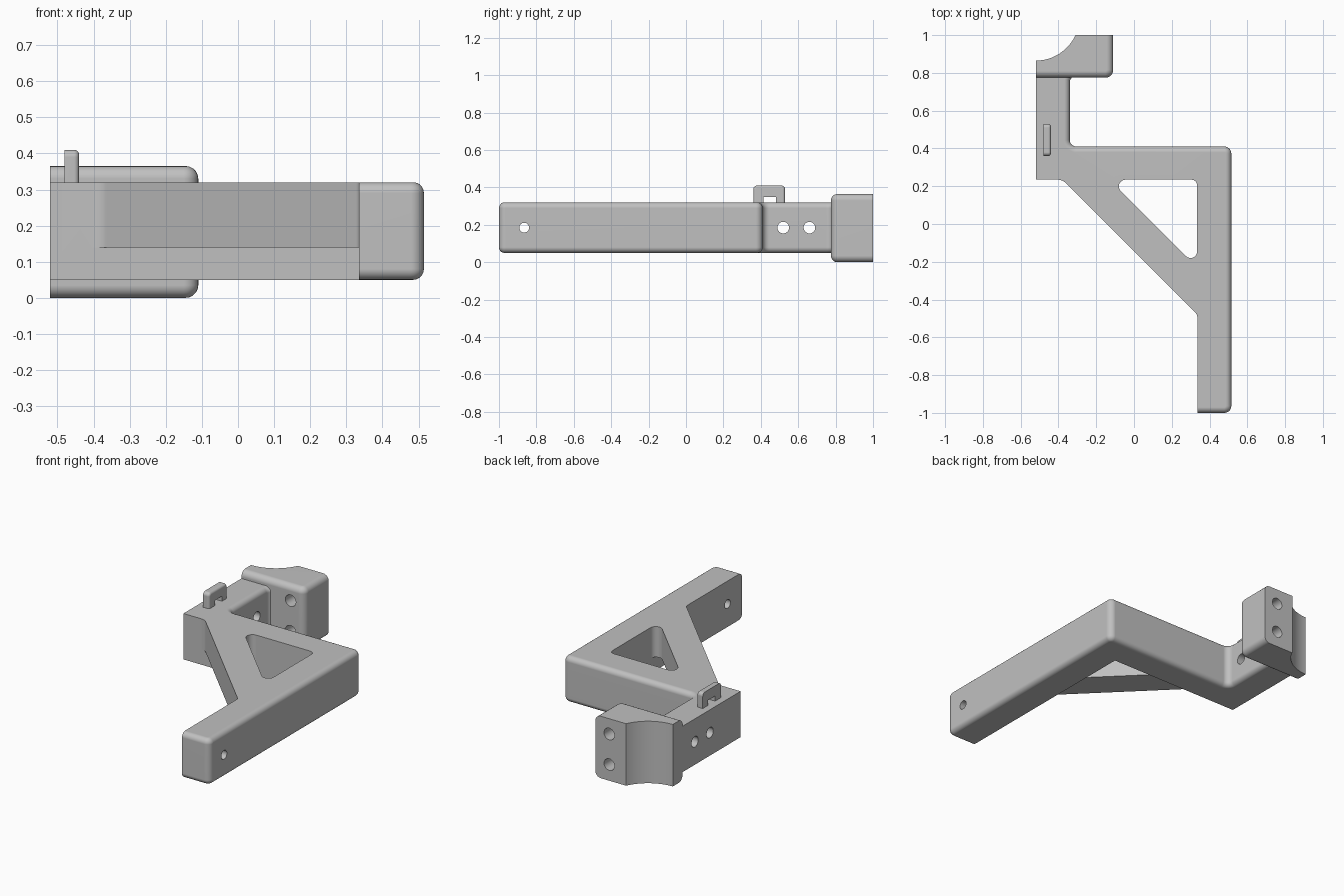
import bpy, bmesh, math
from mathutils import Vector, Matrix

cube = bpy.data.objects.get("Cube")
if cube:
    bpy.data.objects.remove(cube, do_unlink=True)

grey = bpy.data.materials.new("plain_grey")
grey.use_nodes = True
grey.diffuse_color = (0.53, 0.53, 0.53, 1)
for node in grey.node_tree.nodes:
    if node.type == 'BSDF_PRINCIPLED':
        node.inputs["Base Color"].default_value = grey.diffuse_color
        node.inputs["Roughness"].default_value = 0.6


def fillet(points, steps=6):
    """Round the corners given as (x, y, radius)."""
    out = []
    for i, p in enumerate(points):
        c = Vector(p[:2])
        if len(p) < 3:
            out.append(c)
            continue
        a = (Vector(points[i - 1][:2]) - c).normalized()
        b = (Vector(points[(i + 1) % len(points)][:2]) - c).normalized()
        half = a.angle(b) / 2
        centre = c + (a + b).normalized() * p[2] / math.sin(half)
        start = c + a * p[2] / math.tan(half) - centre
        end = c + b * p[2] / math.tan(half) - centre
        sweep = start.angle_signed(end)
        for k in range(steps + 1):
            turn = Matrix.Rotation(-sweep * k / steps, 2)
            out.append(centre + turn @ start)
    return out


def prism(name, points, low, high, rim=0, rule=None, both=True):
    """Extrude an outline and round the rim edges chosen by the rule."""
    bm = bmesh.new()
    base = bm.faces.new([bm.verts.new((p.x, p.y, low)) for p in fillet(points)])
    top = bmesh.ops.extrude_face_region(bm, geom=[base], use_keep_orig=True)
    moved = [g for g in top["geom"] if isinstance(g, bmesh.types.BMVert)]
    bmesh.ops.translate(bm, verts=moved, vec=(0, 0, high - low))
    bmesh.ops.recalc_face_normals(bm, faces=bm.faces[:])
    if rim:
        chosen = []
        for e in bm.edges:
            a, b = (v.co for v in e.verts)
            mid = (a + b) / 2
            level = abs(a.z - b.z) < 1e-5 and (both or mid.z > (low + high) / 2)
            if level and rule(mid.x, mid.y):
                chosen.append(e)
        bmesh.ops.bevel(bm, geom=chosen, offset=rim, segments=5, profile=0.5,
                        affect='EDGES', clamp_overlap=False)
    return finish(name, bm)


def finish(name, bm):
    mesh = bpy.data.meshes.new(name)
    bm.to_mesh(mesh)
    bm.free()
    mesh.materials.append(grey)
    obj = bpy.data.objects.new(name, mesh)
    bpy.context.collection.objects.link(obj)
    return obj


def drill(axis, centre, radius, length=0.6):
    """Cylinder cutter along an axis."""
    bm = bmesh.new()
    turn = Vector((0, 0, 1)).rotation_difference(Vector(axis)).to_matrix().to_4x4()
    bmesh.ops.create_cone(bm, cap_ends=True, segments=32, radius1=radius,
                          radius2=radius, depth=length,
                          matrix=Matrix.Translation(centre) @ turn)
    return finish("drill_cutter", bm)


def cut(obj, cutters):
    """Subtract the cutters and keep the plain result."""
    for c in cutters:
        c.hide_render = True
        mod = obj.modifiers.new("cut", 'BOOLEAN')
        mod.operation, mod.solver, mod.object = 'DIFFERENCE', 'EXACT', c
    deps = bpy.context.evaluated_depsgraph_get()
    mesh = bpy.data.meshes.new_from_object(obj.evaluated_get(deps))
    obj.modifiers.clear()
    obj.data = mesh
    mesh.name = obj.name
    for c in cutters:
        bpy.data.objects.remove(c, do_unlink=True)


# Bracket arm with its diagonal web
INNER_X, INNER_Y, MID = 0.335, 0.235, 0.185
arm = prism("bracket_arm", [
    (-0.52, INNER_Y), (-0.38, INNER_Y, 0.06), (INNER_X, -0.48, 0.03),
    (INNER_X, -1), (0.515, -1, 0.036), (0.515, 0.41, 0.036),
    (-0.34, 0.41, 0.035), (-0.34, 0.785, 0.035), (-0.25, 0.785),
    (-0.25, 0.85), (-0.52, 0.85)], 0.05, 0.32, 0.03,
    lambda x, y: y < -0.99 or x > 0.46 or (0.36 < y < 0.8 and x > -0.4))

# The web is only the upper part of the height, with a triangular window
under_web = prism("under_web_cutter", [
    (INNER_X, INNER_Y), (-0.45, INNER_Y), (-0.45, -0.6), (INNER_X, -0.6)],
    -0.1, 0.14)
window = prism("window_cutter", [
    (-0.13, 0.2345, 0.035), (0.3345, 0.2345, 0.03), (0.3345, -0.23, 0.035)],
    0.1, 0.5)
cut(arm, [under_web, window,
          drill((1, 0, 0), (0.42, -0.865, MID), 0.026),
          drill((1, 0, 0), (-0.43, 0.52, MID), 0.031),
          drill((1, 0, 0), (-0.43, 0.66, MID), 0.031)])

# Clamp block with a quarter-round saddle
CY, R = 1.096, 0.231
sweep = math.asin(0.21 / R)
saddle = [(-0.52 + R * math.sin(sweep * k / 16), CY - R * math.cos(sweep * k / 16))
          for k in range(16)]
clamp = prism("clamp_block", saddle + [
    (-0.31, 1), (-0.11, 1), (-0.11, 0.775, 0.04), (-0.52, 0.775)],
    0, 0.365, 0.035, lambda x, y: x > -0.15 or y < 0.8)
cut(clamp, [drill((0, 1, 0), (-0.2, 0.9, MID + s * 0.09), 0.034) for s in (-1, 1)])

# Small cable loop on top of the arm
loop = prism("cable_loop", [
    (0.36, 0.31), (0.415, 0.31), (0.415, 0.35), (0.48, 0.35), (0.48, 0.31),
    (0.53, 0.31), (0.53, 0.41, 0.02), (0.36, 0.41, 0.02)], -0.48, -0.44, 0.014,
    lambda x, y: x < 0.362 or x > 0.528 or y > 0.36, both=False)
loop.data.transform(Matrix(((0, 0, 1, 0), (1, 0, 0, 0), (0, 1, 0, 0), (0, 0, 0, 1))))

# Smooth rounded edges, crisp corners
for obj in (arm, clamp, loop):
    bpy.ops.object.select_all(action='DESELECT')
    obj.select_set(True)
    bpy.context.view_layer.objects.active = obj
    bpy.ops.object.shade_smooth_by_angle(angle=math.radians(32))
    weighted = obj.modifiers.new("even_shading", 'WEIGHTED_NORMAL')
    weighted.keep_sharp = True
